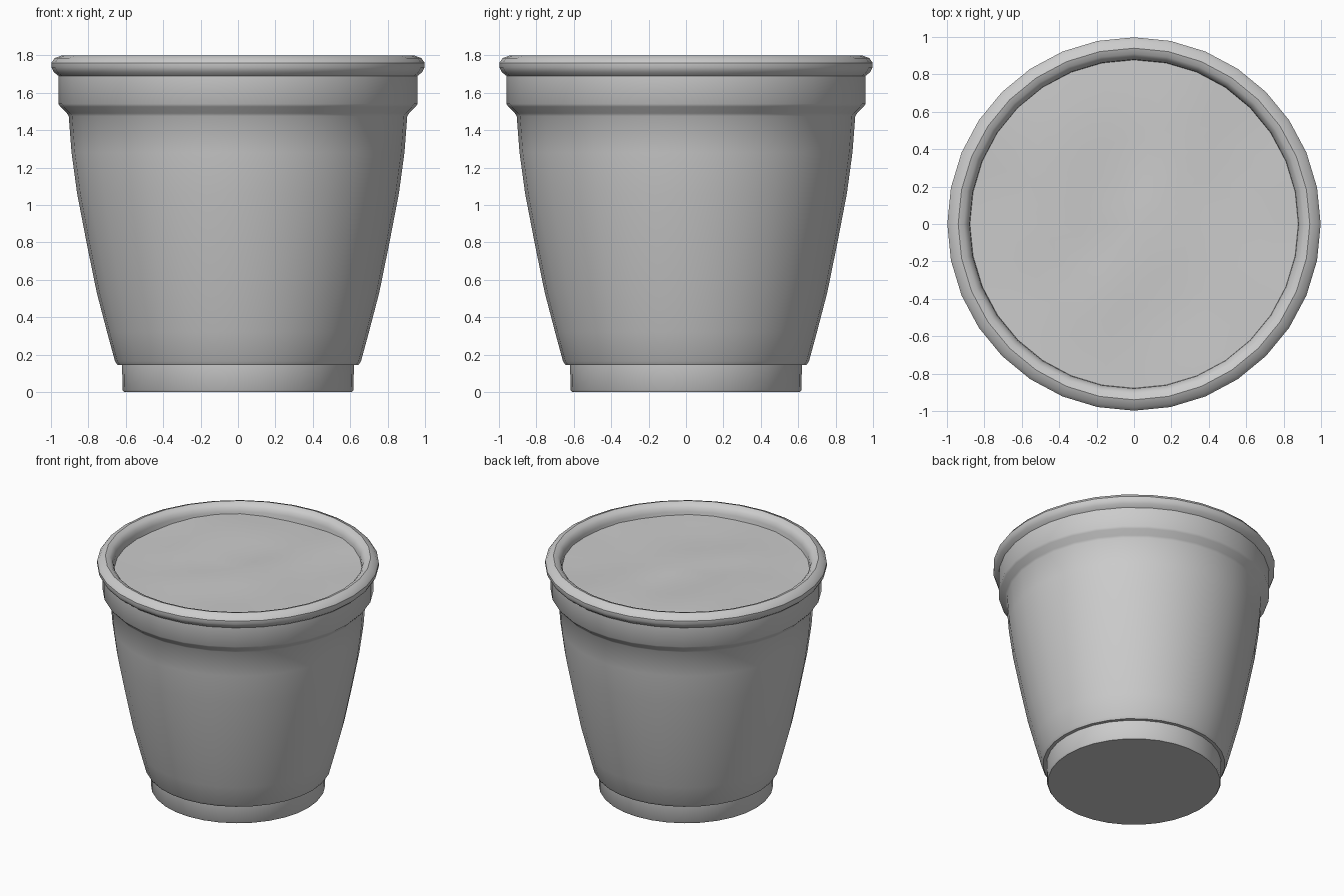
import bpy
import bmesh
from math import sin, cos, tau, radians
from mathutils import noise, Vector

cube = bpy.data.objects.get("Cube")
if cube:
    bpy.data.objects.remove(cube, do_unlink=True)

SIDES = 32


def make_material(name, colour):
    mat = bpy.data.materials.new(name)
    mat.use_nodes = True
    mat.diffuse_color = colour
    mat.node_tree.nodes["Principled BSDF"].inputs["Base Color"].default_value = colour
    return mat


def lathe(name, profile, mat, height=None, sharp=35):
    """Turn an (r, z) profile about z; a radius of 0 closes with a pole."""
    bm = bmesh.new()
    rings = []
    for r, z in profile:
        ring = []
        for i in range(1 if r == 0 else SIDES):
            x, y = r * cos(tau * i / SIDES), r * sin(tau * i / SIDES)
            ring.append(bm.verts.new((x, y, z + (height(x, y) if height else 0))))
        rings.append(ring)
    for a, b in zip(rings, rings[1:]):
        for i in range(SIDES):
            j = (i + 1) % SIDES
            corners = [a[i % len(a)], a[j % len(a)], b[j % len(b)], b[i % len(b)]]
            bm.faces.new(list(dict.fromkeys(corners)))
    mesh = bpy.data.meshes.new(name)
    bm.to_mesh(mesh)
    bm.free()
    mesh.materials.append(mat)
    obj = bpy.data.objects.new(name, mesh)
    bpy.context.collection.objects.link(obj)
    bpy.ops.object.select_all(action="DESELECT")
    obj.select_set(True)
    bpy.context.view_layer.objects.active = obj
    bpy.ops.object.shade_smooth_by_angle(angle=radians(sharp))
    return obj


grey = make_material("plain_grey", (0.6, 0.6, 0.6, 1))

# Pot: foot, tapered wall, collar, rolled rim and inner wall
lathe("pot", [
    (0, 0), (0.61, 0), (0.617, 0.01), (0.62, 0.145),
    (0.645, 0.145), (0.658, 0.165), (0.70, 0.32), (0.755, 0.53),
    (0.81, 0.80), (0.86, 1.06), (0.89, 1.28), (0.905, 1.475),
    (0.915, 1.49), (0.95, 1.525), (0.96, 1.54), (0.96, 1.69),
    (0.985, 1.71), (0.998, 1.735), (0.998, 1.76), (0.98, 1.785),
    (0.94, 1.80), (0.91, 1.79), (0.89, 1.77), (0.88, 1.74), (0.87, 1.60),
], grey)


# Soil: gently uneven surface filling the pot
def bumps(x, y):
    return 0.025 * noise.noise(Vector((2.2 * x + 3, 2.2 * y, 0.5)))


lathe("soil", [(r, 1.715) for r in (0.88, 0.75, 0.6, 0.45, 0.3, 0.15, 0)],
      grey, bumps, 60)
